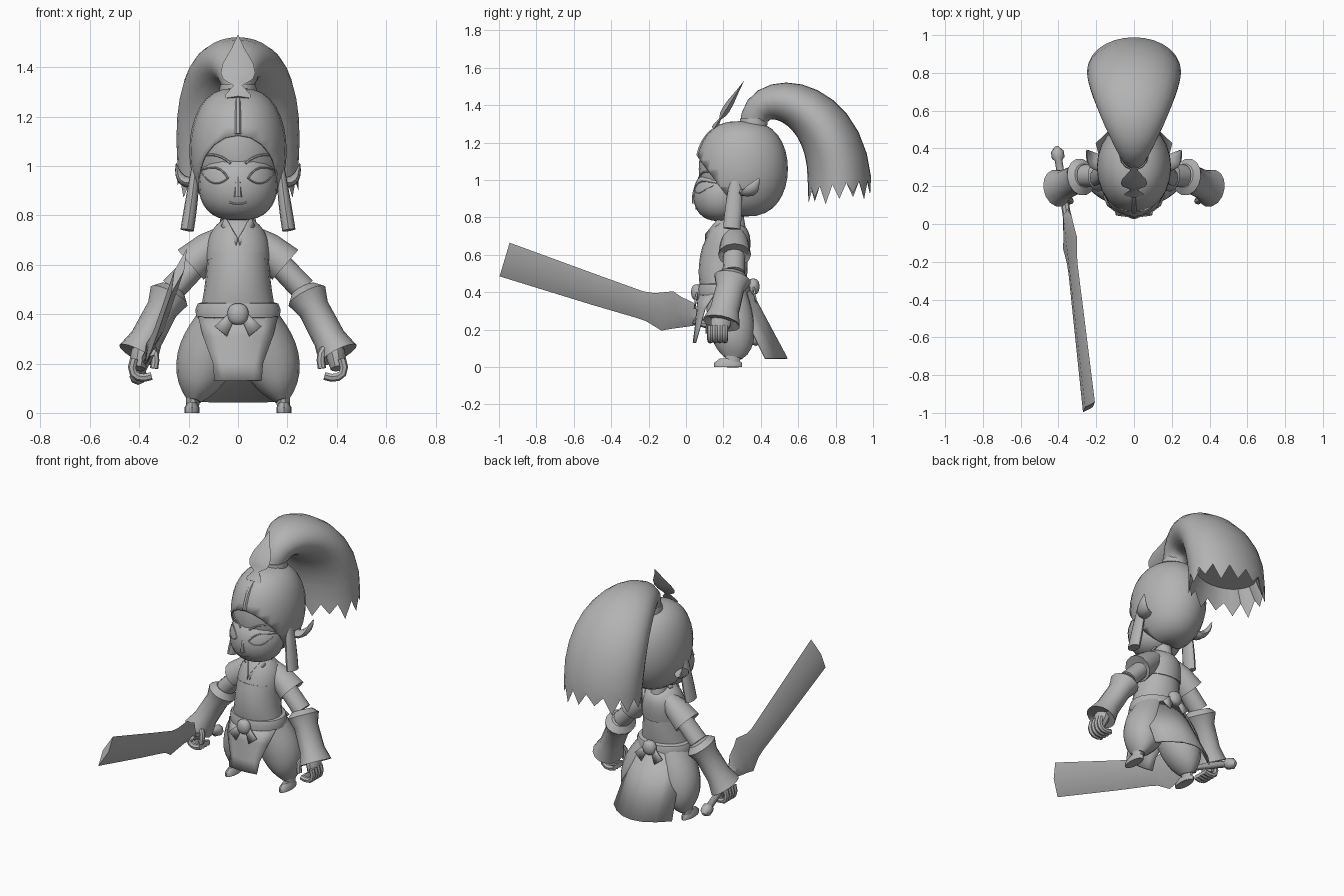
import bpy, bmesh
from math import sin, cos, pi, radians, comb
from mathutils import Vector

if "Cube" in bpy.data.objects:
    bpy.data.objects.remove(bpy.data.objects["Cube"])

grey = bpy.data.materials.new("plain_grey")
grey.use_nodes = True
grey.diffuse_color = (.45, .45, .45, 1)
grey.node_tree.nodes["Principled BSDF"].inputs["Base Color"].default_value = grey.diffuse_color
parts = []
FULLNESS = .72


def finish(name, bm, mirror=False, thick=0):
    """Turn a bmesh into a named object with its modifiers."""
    bmesh.ops.recalc_face_normals(bm, faces=bm.faces)
    mesh = bpy.data.meshes.new(name)
    bm.to_mesh(mesh)
    bm.free()
    mesh.materials.append(grey)
    part = bpy.data.objects.new(name, mesh)
    bpy.context.collection.objects.link(part)
    if thick:
        solid = part.modifiers.new("thickness", "SOLIDIFY")
        solid.thickness, solid.offset = thick, 0
    if mirror:
        part.modifiers.new("mirror", "MIRROR").use_mirror_merge = False
    parts.append(part)


def loft(rings, closed=True):
    """Skin a list of equally long point rows."""
    bm = bmesh.new()
    rows = [[bm.verts.new(p) for p in ring] for ring in rings]
    count = len(rows[0])
    for a, b in zip(rows, rows[1:]):
        for i in range(count if closed else count - 1):
            j = (i + 1) % count
            bm.faces.new((a[i], a[j], b[j], b[i]))
    if closed:
        bm.faces.new(rows[0])
        bm.faces.new(rows[-1])
    return bm


def smooth(controls, steps=8):
    """Sample a Bezier curve; radii are blended like positions."""
    n = len(controls) - 1
    path = []
    for s in range(steps + 1):
        t = s / steps
        weights = [comb(n, k) * t ** k * (1 - t) ** (n - k) for k in range(n + 1)]
        path.append([sum(w * c[axis] for w, c in zip(weights, controls)) for axis in range(len(controls[0]))])
    return path


def along(start, end, profile, flat=1):
    """Straight path from pairs of fraction and radius."""
    return [(*Vector(start).lerp(Vector(end), t), r, r * flat) for t, r in profile]


def sweep(path, sides, ref=(0, 1, 0)):
    """Elliptical rings along rows of x, y, z, radius across, radius along ref."""
    points = [Vector(p[:3]) for p in path]
    rings = []
    for k, row in enumerate(path):
        tangent = points[min(k + 1, len(path) - 1)] - points[max(k - 1, 0)]
        across = tangent.cross(Vector(ref)).normalized()
        depth = across.cross(tangent).normalized()
        angles = [2 * pi * i / sides for i in range(sides)]
        rings.append([points[k] + across * row[3] * cos(a) + depth * row[4] * sin(a) for a in angles])
    return rings


def tube(name, path, sides=12, mirror=False, ref=(0, 1, 0)):
    finish(name, loft(sweep(path, sides, ref)), mirror)


def full_ball(centre, size):
    """Ball with slightly squared top and bottom."""
    bm = bmesh.new()
    bmesh.ops.create_uvsphere(bm, u_segments=24, v_segments=16, radius=1)
    for v in bm.verts:
        v.co.xy *= max(1 - v.co.z ** 2, .001) ** ((FULLNESS - 1) / 2)
    bmesh.ops.scale(bm, vec=size, verts=bm.verts)
    bmesh.ops.translate(bm, vec=centre, verts=bm.verts)
    return bm


def panel(name, rows, sides=6):
    """Cloth sheet across x from rows of half width, y, z and bend."""
    spread = [2 * i / sides - 1 for i in range(sides + 1)]
    finish(name, loft([[(w * u, y + bend * u * u, z) for u in spread] for w, y, z, bend in rows], False), thick=.009)


# Head: skull and jaw, with the hair cut along a slanted hairline
SKULL = (0, .3, 1.06), (.184, .232, .243)
JAW = (0, .19, .92), (.16, .152, .14)
finish("skull", full_ball(*SKULL))
finish("jaw", full_ball(*JAW))
hair = full_ball(SKULL[0], [r + .009 for r in SKULL[1]])
bmesh.ops.bisect_plane(hair, geom=hair.verts[:] + hair.edges[:] + hair.faces[:], plane_co=(0, .06, 1.13),
                       plane_no=(0, .8, .6), clear_inner=True)
finish("hair_cap", hair, thick=.008)


def face_y(x, z):
    """Front of the skull or jaw at a point of the face."""
    fronts = []
    for centre, size in (SKULL, JAW):
        level = max(0, 1 - ((z - centre[2]) / size[2]) ** 2) ** FULLNESS
        fronts.append(centre[1] - size[1] * max(0, level - (x / size[0]) ** 2) ** .5)
    return min(fronts)


def stroke(name, controls, radius, mirror=True):
    path = [(x, face_y(x, z), z, radius, radius) for x, z in smooth(controls, 6)]
    tube(name, path, 6, mirror)


# Facial features
stroke("brow", [(.03, 1.01), (.08, 1.06), (.15, 1.04)], .005)
stroke("upper_lid", [(.04, .95), (.08, 1.02), (.15, .98)], .004)
stroke("lower_lid", [(.04, .95), (.1, .9), (.145, .97)], .003)
stroke("mouth", [(-.035, .853), (0, .838), (.035, .853)], .004, False)
tube("nose", smooth([(0, .07, 1, .006, .01), (0, .04, .93, .014, .014), (0, .046, .875, .016, .014)]), 8)
tube("hair_parting", [(0, face_y(0, z) - .012, z, .013, .01) for z in (1.13, 1.17, 1.21, 1.25, 1.28)], 6)

# Ears and side locks
tube("ear", smooth([(.16, .31, .94, .02, .035), (.24, .34, .91, .03, .06), (.25, .39, 1.01, .002, .004)]), 8, True)
tube("side_lock", smooth([(.165, .27, 1.06, .01, .02), (.18, .26, .9, .028, .05), (.206, .245, .74, .027, .046)]), 12, True)

# Ponytail with ragged tips and a hollow end
tail = sweep(smooth([(0, .36, 1.28, .07, .055), (0, .35, 1.52, .08, .1), (0, .8, 1.46, .15, .28),
                     (0, .82, 1, .17, .245)], 12), 28, (1, 0, 0))
rim = tail[-1]
middle = sum(rim, Vector()) / len(rim)
tail.append([p - Vector((0, 0, .08 + .02 * (i % 3) if i % 2 else .02)) for i, p in enumerate(rim)])
tail.append([middle.lerp(p, .8) + Vector((0, 0, .05)) for p in rim])
finish("ponytail", loft(tail))
tube("hair_tie", along((0, .36, 1.27), (0, .36, 1.33), [(0, .073), (.5, .077), (1, .072)]), 14)

# Leaf shaped hair ornament on a small fan
tube("hair_ornament", along((0, .15, 1.275), (0, .31, 1.53),
                            [(0, .05), (.06, .05), (.2, .018), (.3, .06), (.4, .07), (.55, .062), (.8, .025), (1, .001)],
                            .3), 4)

# Neck, torso and shirt top
tube("neck", along((0, .26, .7), (0, .25, .83), [(0, .055), (1, .045)], 1.2))
tube("torso", smooth([(0, .2, .38, .16, .11), (0, .19, .5, .13, .145), (0, .21, .64, .125, .12)]), 20)
tube("shirt_top", smooth([(0, .213, .61, .13, .127), (0, .24, .74, .14, .12), (0, .26, .775, .055, .07)]), 20)
collar = [[(.005, .105, .67), (.065, .165, .755), (.07, .26, .78)], [(.005, .105, .71), (.05, .17, .79), (.05, .26, .8)]]
finish("collar", loft(collar, False), True, .009)

# Sleeves, arms and flared bracers
SHOULDER, ELBOW, WRIST = (.06, .26, .715), (.265, .255, .5), (.405, .19, .235)
tube("sleeve", along(SHOULDER, (.192, .26, .6), [(0, .045), (.4, .068), (1, .08), (.9, .05)], 1.1), mirror=True)
tube("upper_arm", along(SHOULDER, ELBOW, [(.4, .05), (1, .052)], 1.15), mirror=True)
tube("bracer", along(ELBOW, WRIST, [(0, .055), (.1, .084), (.3, .064), (.75, .066), (1, .085), (.9, .05)], 1.2), 14, True)

# Hands with curled fingers
tube("palm", along((.385, .2, .29), (.405, .17, .18), [(0, .035), (.5, .04), (1, .03)], 1.4), 10, True)
for k in range(4):
    y = .13 + .026 * k
    curl = [(.42, y, .22), (.45, y, .15), (.4, y, .13), (.35, y, .15)]
    tube("finger_%d" % (k + 1), smooth([(*p, .017, .017) for p in curl], 5), 7, True)
thumb = [(.385, .16, .27), (.32, .12, .27), (.34, .12, .18)]
tube("thumb", smooth([(*p, .017, .017) for p in thumb], 5), 8, True)

# Belt with a round clasp and ribbon tails on both sides
tube("belt", along((0, .205, .375), (0, .205, .45), [(0, .15), (.15, .17), (.6, .172), (.9, .163), (1, .14)], .83), 20)
for side, y, z, out in (("front", .06, .4, -1), ("back", .36, .43, 1)):
    finish(side + "_clasp", full_ball((0, y, z), (.043, .033, .043)))
    ribbon = [[(.01, y, z - .01), (.03, y, z + .01)],
              [(.045, y + out * .015, z - .09), (.095, y + out * .01, z - .05)]]
    finish(side + "_ribbon", loft(ribbon, False), True, .009)

# Front apron and wide back skirt
panel("front_apron", [(.16, .07, .39, .08), (.14, .06, .31, .04), (.1, .05, .2, .02), (.095, .04, .13, .01)])
panel("back_skirt", [(.155, .345, .41, -.1), (.2, .54, .045, -.115)])

# Balloon trousers and small shoes
tube("trouser_leg", smooth([(.07, .21, .41, .08, .11), (.09, .23, .3, .12, .125), (.15, .26, .2, .15, .13),
                            (.165, .26, .1, .09, .12), (.18, .25, .05, .03, .05)], 10), 16, True)
tube("ankle", along((.18, .25, .09), (.186, .25, 0), [(0, .03), (1, .025)], 1.5), 10, True)
tube("shoe", along((.186, .225, 0), (.186, .225, .045), [(0, .03), (.5, .03), (1, .018)], 2.5), 12, True)

# Broad sword leaning inward, rows of y, z and half height
sword = []
for y, z, h in ((-.97, .575, .09), (-.48, .41, .077), (-.25, .335, .07), (-.19, .32, .075), (-.1, .3, .105),
                (-.05, .29, .085), (.02, .28, .065), (.07, .245, .02)):
    ridge = Vector((-.35 - .115 * y, y, z))
    edge = Vector((.35, .3, 1)) * h
    side = Vector((.02, 0, 0))
    sword.append([ridge + edge, ridge + side, ridge - edge, ridge - side])
finish("sword_blade", loft(sword))
tube("sword_handle", along((-.355, .04, .25), (-.41, .41, .138), [(0, .022), (.8, .02), (.84, .034), (.93, .034), (1, .01)]),
     8, ref=(0, 0, 1))

# Smooth shading that keeps the creases
bpy.ops.object.select_all(action="DESELECT")
for part in parts:
    part.select_set(True)
bpy.context.view_layer.objects.active = parts[0]
bpy.ops.object.shade_smooth_by_angle(angle=radians(40))
